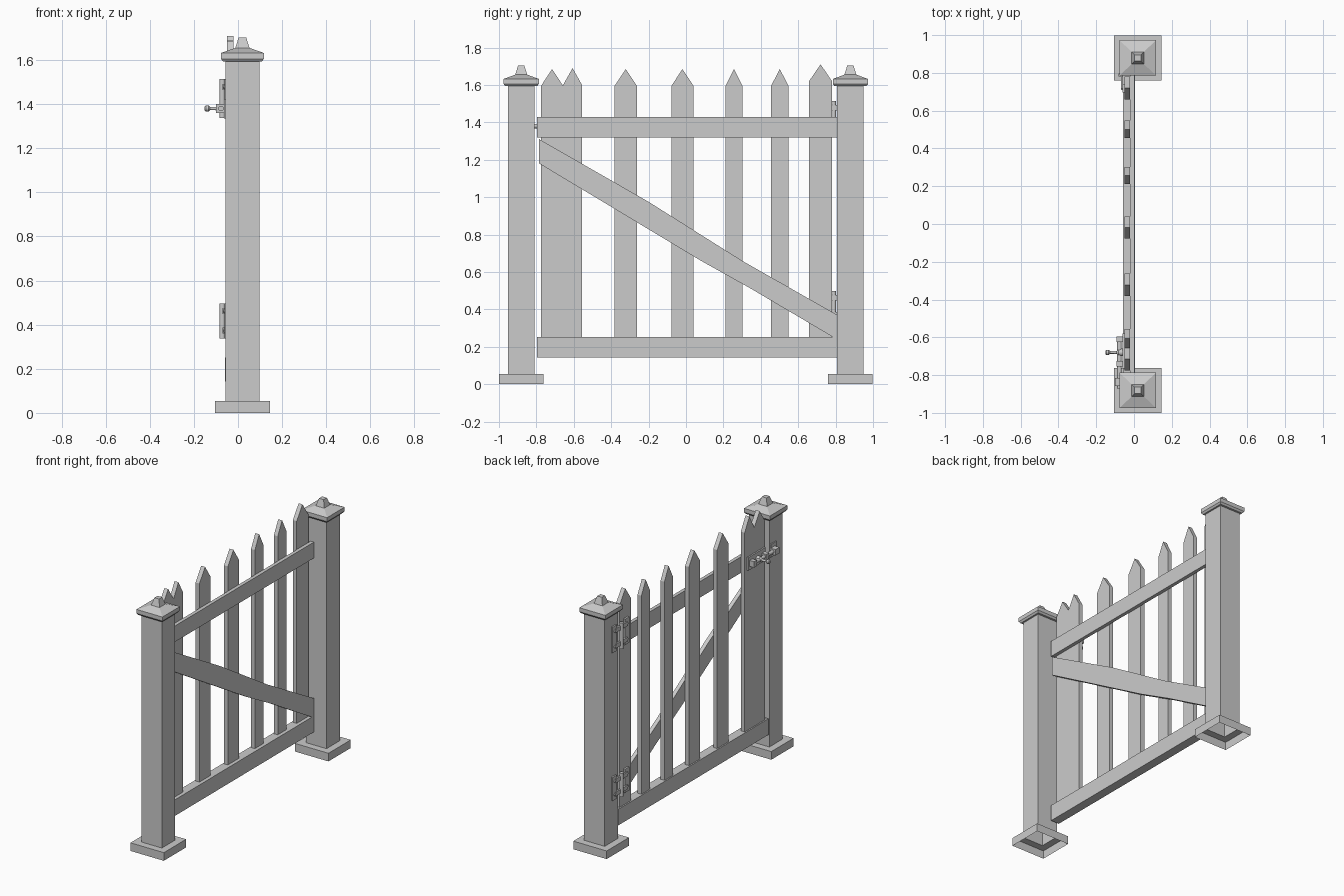
import bpy, bmesh, math
from mathutils import Matrix, Vector

cube = bpy.data.objects.get("Cube")
if cube:
    bpy.data.objects.remove(cube)

grey = bpy.data.materials.new("plain grey")
grey.use_nodes = True
COLOUR = (0.6, 0.6, 0.6, 1)
grey.diffuse_color = COLOUR
grey.node_tree.nodes["Principled BSDF"].inputs["Base Color"].default_value = COLOUR


def finish(name, bm):
    mesh = bpy.data.meshes.new(name)
    bm.to_mesh(mesh)
    bm.free()
    mesh.materials.append(grey)
    obj = bpy.data.objects.new(name, mesh)
    bpy.context.scene.collection.objects.link(obj)
    return obj


def prism(name, outline, x0, x1):
    """Board: a y-z outline given thickness along x."""
    bm = bmesh.new()
    face = bm.faces.new([bm.verts.new((x0, y, z)) for y, z in outline])
    ext = bmesh.ops.extrude_face_region(bm, geom=[face])
    verts = [v for v in ext["geom"] if isinstance(v, bmesh.types.BMVert)]
    bmesh.ops.translate(bm, verts=verts, vec=(x1 - x0, 0, 0))
    bmesh.ops.recalc_face_normals(bm, faces=bm.faces)
    return finish(name, bm)


def box(name, x0, x1, y0, y1, z0, z1):
    return prism(name, [(y0, z0), (y1, z0), (y1, z1), (y0, z1)], x0, x1)


def lathe(name, start, axis, profile, sides=12):
    """Round part: (distance, radius) rings along an axis."""
    bm = bmesh.new()
    turn = Vector((0, 0, 1)).rotation_difference(Vector(axis)).to_matrix().to_4x4()
    place = Matrix.Translation(start) @ turn
    rings = []
    for d, r in profile:
        angles = [2 * math.pi * i / sides for i in range(sides)]
        rings.append([bm.verts.new(place @ Vector((r * math.cos(a), r * math.sin(a), d)))
                      for a in angles])
    for a, b in zip(rings, rings[1:]):
        for i in range(sides):
            j = (i + 1) % sides
            bm.faces.new((a[i], a[j], b[j], b[i])).smooth = True
    bm.faces.new(rings[0][::-1])
    bm.faces.new(rings[-1])
    obj = finish(name, bm)
    obj.data.set_sharp_from_angle(angle=math.radians(35))
    return obj


# Posts: one square shell, open below, with foot, shaft, cap and finial
POST_X = 0.02
post_profile = [(0.125, 0.119, 0), (0.125, 0.119, 0.055), (0.077, 0.071, 0.055),
                (0.077, 0.071, 1.593), (0.088, 0.085, 1.593), (0.097, 0.094, 1.605),
                (0.097, 0.094, 1.632), (0.032, 0.032, 1.655), (0.017, 0.017, 1.703)]
for name, cy in (("latch_post", -0.881), ("hinge_post", 0.879)):
    bm = bmesh.new()
    rings = []
    for hx, hy, z in post_profile:
        rings.append([bm.verts.new((POST_X + sx * hx, cy + sy * hy, z))
                      for sx, sy in ((-1, -1), (1, -1), (1, 1), (-1, 1))])
    for a, b in zip(rings, rings[1:]):
        for i in range(4):
            j = (i + 1) % 4
            bm.faces.new((a[i], a[j], b[j], b[i]))
    bm.faces.new(rings[-1])
    finish(name, bm)

# Pointed pickets: (left edge, right edge, peak height)
pickets = [(-0.775, -0.657, 1.685), (-0.657, -0.556, 1.69), (-0.382, -0.262, 1.685),
           (-0.078, 0.04, 1.685), (0.211, 0.302, 1.685), (0.455, 0.548, 1.685),
           (0.658, 0.781, 1.71)]
for i, (y0, y1, top) in enumerate(pickets, 1):
    outline = [(y0, 0.2), (y1, 0.2), (y1, top - 0.09), ((y0 + y1) / 2, top), (y0, top - 0.09)]
    prism(f"picket_{i}", outline, -0.05, -0.021)

# Rails and the slightly bowed brace
box("bottom_rail", -0.059, 0.003, -0.797, 0.807, 0.143, 0.252)
box("top_rail", -0.021, 0.003, -0.797, 0.807, 1.32, 1.428)
prism("diagonal_brace",
      [(-0.785, 1.18), (0.08, 0.66), (0.34, 0.515), (0.806, 0.24), (0.806, 0.372),
       (0.3, 0.66), (-0.2, 0.975), (-0.785, 1.31)], -0.021, 0.006)

# Hinges: two leaves joined by arms around an upright barrel
for name, z0, z1 in (("lower_hinge", 0.338, 0.497), ("upper_hinge", 1.338, 1.513)):
    mid = (z0 + z1) / 2
    box(name + "_post_leaf", -0.067, -0.055, 0.835, 0.88, z0, z1)
    box(name + "_gate_leaf", -0.062, -0.049, 0.695, 0.74, z0, z1)
    for k, z in enumerate((z0 + 0.035, z1 - 0.035)):
        box(f"{name}_arm_{k}", -0.07, -0.058, 0.72, 0.85, z - 0.014, z + 0.014)
        for y, x in ((0.858, -0.067), (0.717, -0.062)):
            lathe(f"{name}_screw", (x, y, z), (-1, 0, 0), [(0, 0.009), (0.006, 0.006)], 8)
    lathe(name + "_barrel", (-0.071, 0.79, z0), (0, 0, 1),
          [(0, 0.013), (z1 - z0, 0.013)])

# Sliding latch: back plate, bolt, guides, keeper and pull knob
LZ = 1.38
box("latch_plate", -0.06, -0.049, -0.765, -0.58, LZ - 0.044, LZ + 0.044)
lathe("latch_bolt", (-0.077, -0.87, LZ), (0, 1, 0), [(0, 0.012), (0.27, 0.012)])
for i, y in enumerate((-0.74, -0.61)):
    box(f"latch_guide_{i}", -0.093, -0.056, y - 0.015, y + 0.015, LZ - 0.02, LZ + 0.02)
box("latch_keeper_plate", -0.064, -0.055, -0.875, -0.815, LZ - 0.044, LZ + 0.044)
box("latch_keeper", -0.1, -0.06, -0.857, -0.815, LZ - 0.02, LZ + 0.02)
lathe("latch_knob", (-0.06, -0.68, LZ), (-1, 0, 0),
      [(0, 0.02), (0.022, 0.018), (0.032, 0.008), (0.066, 0.007), (0.074, 0.014),
       (0.086, 0.014), (0.091, 0.009)])
